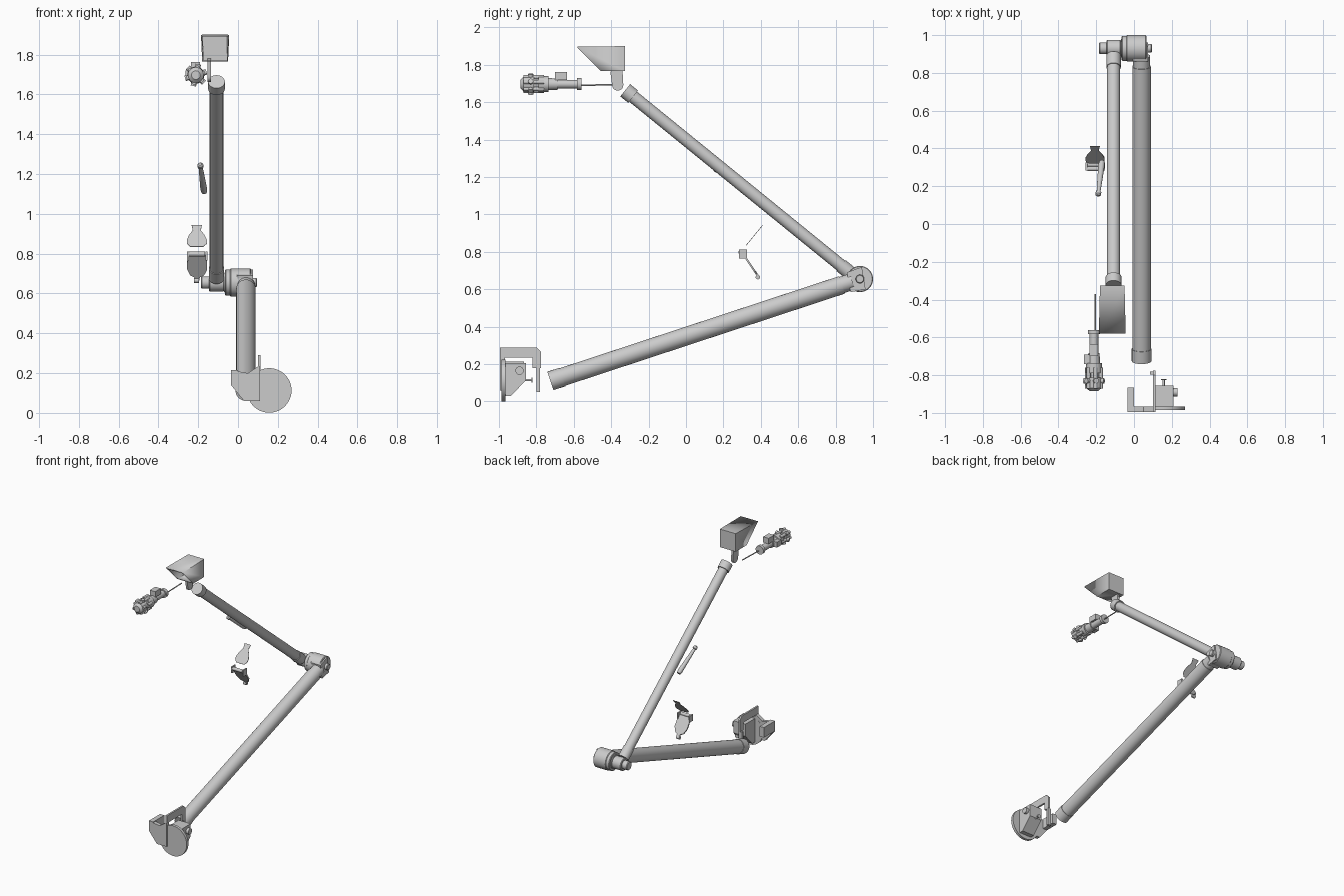
import bpy, bmesh, math
from mathutils import Vector

cube = bpy.data.objects.get("Cube")
if cube:
    bpy.data.objects.remove(cube)

grey = bpy.data.materials.new("light_grey")
grey.use_nodes = True
grey.diffuse_color = (0.6, 0.6, 0.6, 1)
grey.node_tree.nodes["Principled BSDF"].inputs["Base Color"].default_value = (0.6, 0.6, 0.6, 1)


def finish(name, bm):
    bmesh.ops.recalc_face_normals(bm, faces=bm.faces)
    mesh = bpy.data.meshes.new(name)
    bm.to_mesh(mesh)
    bm.free()
    obj = bpy.data.objects.new(name, mesh)
    bpy.context.collection.objects.link(obj)
    mesh.materials.append(grey)
    bpy.ops.object.select_all(action='DESELECT')
    obj.select_set(True)
    bpy.context.view_layer.objects.active = obj
    bpy.ops.object.shade_smooth_by_angle(angle=math.radians(35))
    return obj


def lathe(name, start, end, profile, sides=40):
    """Solid of revolution; profile is (fraction along the axis, radius)."""
    start, end = Vector(start), Vector(end)
    turn = (end - start).to_track_quat('Z', 'Y')
    bm = bmesh.new()
    rings = []
    for t, r in profile:
        c = start.lerp(end, t)
        rings.append([bm.verts.new(c + turn @ Vector((r * math.cos(a), r * math.sin(a), 0)))
                      for a in (math.tau * i / sides for i in range(sides))])
    for a, b in zip(rings, rings[1:]):
        for i in range(sides):
            j = (i + 1) % sides
            bm.faces.new((a[i], a[j], b[j], b[i]))
    bm.faces.new(rings[0])
    bm.faces.new(rings[-1])
    return finish(name, bm)


def rod(name, start, end, r, sides=32):
    return lathe(name, start, end, [(0, r), (1, r)], sides)


def plate(name, outline, depth):
    """Extrude a 3D outline by the depth vector."""
    bm = bmesh.new()
    face = bm.faces.new([bm.verts.new(p) for p in outline])
    ext = bmesh.ops.extrude_face_region(bm, geom=[face])
    bmesh.ops.translate(bm, vec=Vector(depth),
                        verts=[v for v in ext["geom"] if isinstance(v, bmesh.types.BMVert)])
    return finish(name, bm)


def side_plate(name, yz, x0, x1):
    return plate(name, [(x0, y, z) for y, z in yz], (x1 - x0, 0, 0))


def box(name, x, y, z):
    return side_plate(name, [(y[0], z[0]), (y[1], z[0]), (y[1], z[1]), (y[0], z[1])], *x)


# Two long tubes with collars at the ends
lathe("lower_arm_tube", (0.04, -0.725, 0.11), (0.04, 0.89, 0.642),
      [(0, 0.052), (0.04, 0.052), (0.04, 0.049), (0.965, 0.049), (0.965, 0.045), (1, 0.045)])
lathe("upper_arm_tube", (-0.108, -0.325, 1.664), (-0.108, 0.89, 0.677),
      [(0, 0.042), (0.035, 0.042), (0.035, 0.034), (0.95, 0.034), (0.95, 0.038), (1, 0.038)])

# Elbow: stepped cylinders on a sideways axis
ey, ez = 0.93, 0.655
for name, x0, x1, r in [("elbow_end_knob", -0.185, -0.13, 0.031),
                        ("upper_elbow_hub", -0.145, -0.07, 0.045),
                        ("elbow_neck", -0.07, -0.04, 0.05),
                        ("elbow_flange", -0.065, -0.015, 0.066),
                        ("lower_elbow_hub", -0.04, 0.065, 0.07),
                        ("elbow_pivot", 0.06, 0.095, 0.023)]:
    w = x1 - x0
    lathe(name, (x0, ey, ez), (x1, ey, ez),
          [(0, r - 0.004), (0.004 / w, r), (1 - 0.004 / w, r), (1, r - 0.004)])
side_plate("elbow_clevis", [(0.86, 0.69), (0.94, 0.72), (0.96, 0.60), (0.88, 0.585)], -0.005, 0.075)

# Base disc and its wedge-shaped housing
rod("base_disc", (0.157, -0.986, 0.113), (0.157, -0.966, 0.113), 0.112, 48)
side_plate("base_housing", [(-0.97, 0.03), (-0.935, 0.03), (-0.855, 0.115),
                            (-0.855, 0.205), (-0.97, 0.205)], 0.11, 0.21)
rod("housing_knob", (0.2, -0.89, 0.165), (0.23, -0.89, 0.165), 0.022)
rod("clamp_screw", (0.157, -0.86, 0.115), (0.157, -0.822, 0.115), 0.006, 16)
rod("clamp_screw_head", (0.157, -0.826, 0.115), (0.157, -0.82, 0.115), 0.014, 16)

# Bracket hooked around the end of the lower arm
side_plate("bracket_hook", [(-0.995, 0.29), (-0.80, 0.29), (-0.775, 0.265), (-0.775, 0.18),
                            (-0.82, 0.18), (-0.82, 0.235), (-0.995, 0.235)], 0.1, 0.113)
box("bracket_hook_leg", (0.085, 0.113), (-0.798, -0.78), (0.05, 0.18))
plate("bracket_base", [(-0.035, -0.995, 0.14), (0.03, -0.995, 0.06), (0.11, -0.995, 0.06),
                       (0.11, -0.995, 0.24), (0.05, -0.995, 0.2), (-0.035, -0.995, 0.215)],
      (0, 0.028, 0))
box("bracket_side", (-0.035, 0), (-0.995, -0.865), (0.14, 0.215))

# Hollow lamp hood with a slanted mouth
rim = [(-0.186, -0.58, 1.897), (-0.044, -0.58, 1.897), (-0.05, -0.455, 1.766), (-0.18, -0.455, 1.766)]
rear = [(-0.18, -0.326, 1.9), (-0.05, -0.326, 1.9), (-0.05, -0.326, 1.766), (-0.18, -0.326, 1.766)]
bm = bmesh.new()
front_ring = [bm.verts.new(p) for p in rim]
back_ring = [bm.verts.new(p) for p in rear]
bm.faces.new(back_ring)
for i in range(4):
    j = (i + 1) % 4
    bm.faces.new((front_ring[i], front_ring[j], back_ring[j], back_ring[i]))
hood = finish("lamp_hood", bm)
wall = hood.modifiers.new("wall", 'SOLIDIFY')
wall.thickness = 0.008
wall.offset = -1

# Stem under the hood with a rounded foot
foot = [(-0.365 + 0.03 * math.cos(a), 1.692 + 0.03 * math.sin(a))
        for a in (math.pi + math.pi * i / 10 for i in range(11))]
side_plate("hood_stem", foot + [(-0.34, 1.78), (-0.405, 1.765)], -0.152, -0.136)

# Gripper: stepped body, ring of knobs, grip bars and a long rod
gx, gz = -0.212, 1.697
lathe("gripper_body", (gx, -0.885, gz), (gx, -0.56, gz),
      [(0, 0.022), (0.05, 0.04), (0.22, 0.043), (0.22, 0.03), (0.3, 0.03), (0.3, 0.042),
       (0.46, 0.042), (0.46, 0.032), (0.62, 0.03), (0.62, 0.023), (0.93, 0.023),
       (0.93, 0.032), (1, 0.032)], 24)
for i in range(6):
    a = math.tau * i / 6 + 0.3
    dx, dz = math.cos(a), math.sin(a)
    rod(f"gripper_finger_{i + 1}", (gx + 0.038 * dx, -0.87, gz + 0.038 * dz),
        (gx + 0.038 * dx, -0.76, gz + 0.038 * dz), 0.011, 12)
    rod(f"gripper_knob_{i + 1}", (gx + 0.03 * dx, -0.83, gz + 0.03 * dz),
        (gx + 0.056 * dx, -0.83, gz + 0.056 * dz), 0.014, 12)
box("gripper_top_block", (-0.235, -0.19), (-0.70, -0.635), (1.72, 1.762))
box("gripper_side_block", (-0.265, -0.225), (-0.74, -0.69), (1.68, 1.72))
rod("gripper_rod", (-0.205, -0.57, 1.69), (-0.205, -0.37, 1.695), 0.004, 12)

# Loose lever beside the upper arm
lathe("lever", (-0.19, 0.15, 1.25), (-0.17, 0.33, 1.11),
      [(0, 0.008), (0.03, 0.015), (0.1, 0.015), (0.12, 0.01), (0.3, 0.012), (0.9, 0.017), (1, 0.014)], 20)

# Two loose shield-shaped plates, mirrored about their own middle line
def shield(name, half, middle, low, high, thick):
    sides = [(w, t) for w, t in half] + [(-w, t) for w, t in reversed(half)]
    pts = [(middle + w, low[0] + t * (high[0] - low[0]), low[1] + t * (high[1] - low[1]))
           for w, t in sides]
    return plate(name, pts, thick)


shield("upper_shield", [(0.032, 0), (0.05, 0.15), (0.05, 0.32), (0.038, 0.55), (0.02, 0.75), (0.026, 1)],
       -0.207, (0.32, 0.835), (0.41, 0.945), (0, 0.002, -0.002))
shield("lower_shield", [(0.012, 0), (0.013, 0.12), (0.035, 0.2), (0.05, 0.42), (0.05, 0.7), (0.042, 0.95)],
       -0.205, (0.383, 0.665), (0.295, 0.795), (0, 0.008, 0.006))
rod("shield_hinge", (-0.245, 0.292, 0.798), (-0.165, 0.292, 0.798), 0.012, 16)
for s in (-1, 1):
    box(f"shield_hinge_tab_{'right' if s < 0 else 'left'}", (-0.205 + s * 0.047 - 0.005, -0.205 + s * 0.047 + 0.005),
        (0.283, 0.325), (0.765, 0.812))
rod("shield_foot", (-0.22, 0.384, 0.665), (-0.195, 0.384, 0.665), 0.012, 16)
